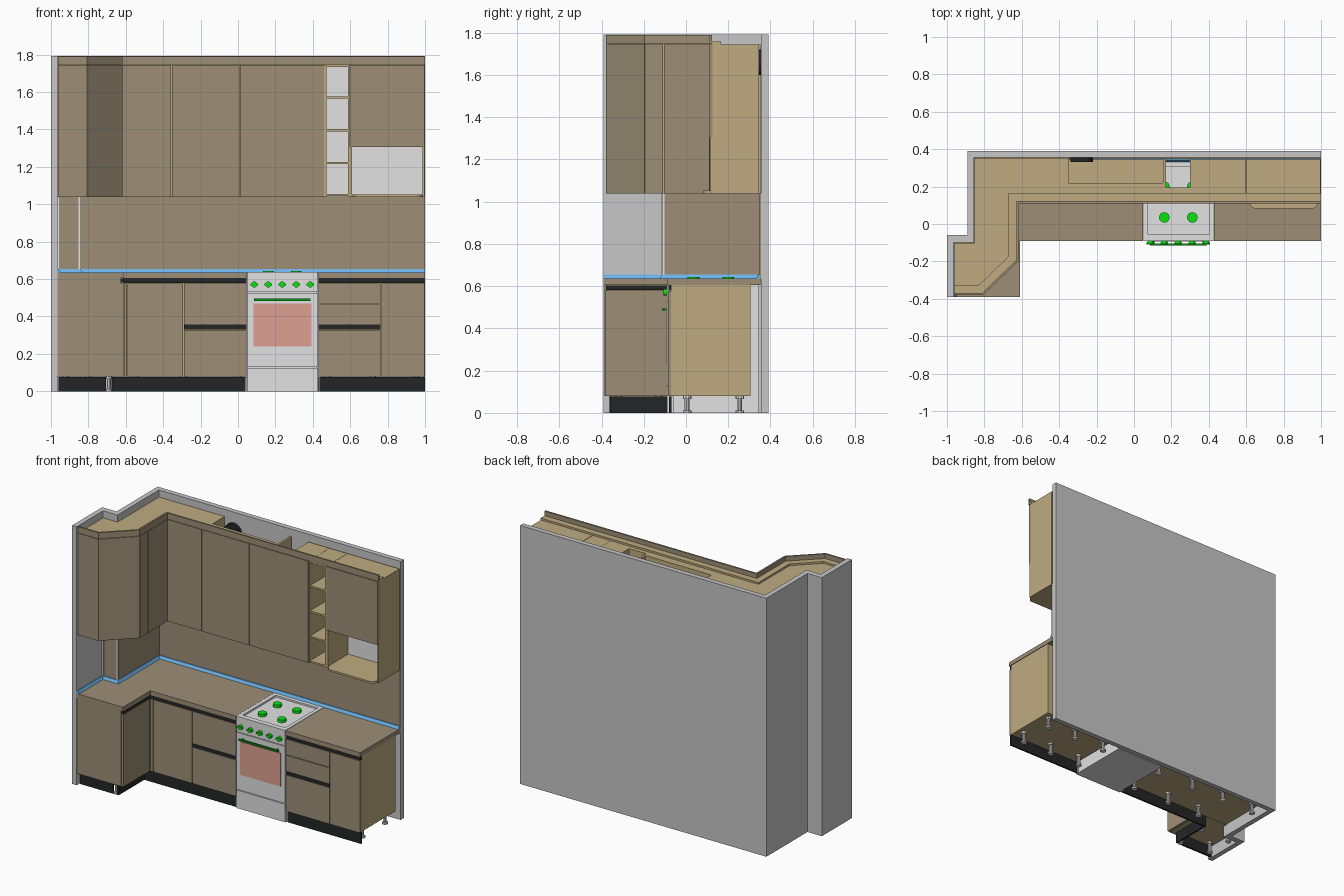
import bpy, bmesh, math
from mathutils import Vector, Matrix


def material(name, r, g, b):
    def lin(c):
        c /= 255
        return c / 12.92 if c < 0.04045 else ((c + 0.055) / 1.055) ** 2.4
    m = bpy.data.materials.new(name)
    m.diffuse_color = (lin(r), lin(g), lin(b), 1)
    return m


BROWN = material("brown front", 157, 143, 119)
TAN = material("tan carcass", 191, 171, 128)
WALL = material("wall grey", 199, 199, 200)
LIGHT = material("light grey", 226, 226, 226)
BLACK = material("black", 36, 37, 38)
BLUE = material("blue trim", 110, 180, 235)
GREEN = material("bright green", 8, 225, 16)
DARKGREEN = material("dark green", 5, 150, 20)
PINK = material("oven glass", 222, 160, 145)


def finish(name, bm, mat):
    bmesh.ops.recalc_face_normals(bm, faces=bm.faces)
    me = bpy.data.meshes.new(name)
    bm.to_mesh(me)
    bm.free()
    me.materials.append(mat)
    ob = bpy.data.objects.new(name, me)
    bpy.context.collection.objects.link(ob)
    return ob


def prism(name, pts, z0, z1, mat, top=None):
    """Upright solid over a plan outline, optionally with a different top outline."""
    bm = bmesh.new()
    lo = [bm.verts.new((x, y, z0)) for x, y in pts]
    hi = [bm.verts.new((x, y, z1)) for x, y in (top or pts)]
    bm.faces.new(lo)
    bm.faces.new(hi)
    n = len(lo)
    for i in range(n):
        j = (i + 1) % n
        bm.faces.new((lo[i], lo[j], hi[j], hi[i]))
    return finish(name, bm, mat)


def box(name, x0, x1, y0, y1, z0, z1, mat):
    return prism(name, [(x0, y0), (x1, y0), (x1, y1), (x0, y1)], z0, z1, mat)


def offset(path, d):
    """Mitred parallel path; positive d lies to the left of travel."""
    p = [Vector(v) for v in path]
    nrm = []
    for a, b in zip(p, p[1:]):
        t = (b - a).normalized()
        nrm.append(Vector((-t.y, t.x)))
    out = []
    for i, v in enumerate(p):
        a, b = nrm[max(i - 1, 0)], nrm[min(i, len(nrm) - 1)]
        m = (a + b).normalized()
        out.append(tuple(v + m * d / m.dot(a)))
    return out


def strip(name, path, d, z0, z1, mat, dtop=None):
    low = list(path) + offset(path, d)[::-1]
    top = list(path) + offset(path, dtop)[::-1] if dtop else None
    return prism(name, low, z0, z1, mat, top)


def cyl(name, loc, r, depth, mat, axis="Z", seg=20):
    bm = bmesh.new()
    rot = Matrix.Rotation(math.pi / 2, 4, axis) if axis == "X" else Matrix()
    bmesh.ops.create_cone(bm, cap_ends=True, segments=seg, radius1=r, radius2=r,
                          depth=depth, matrix=Matrix.Translation(loc) @ rot)
    ob = finish(name, bm, mat)
    for f in ob.data.polygons:
        f.use_smooth = len(f.vertices) == 4
    for e in ob.data.edges:
        e.use_edge_sharp = False
    bpy.context.view_layer.objects.active = ob
    ob.select_set(True)
    bpy.ops.object.shade_smooth_by_angle()
    ob.select_set(False)
    return ob


# Room walls with the stepped left side
inner = [(-0.965, -0.39), (-0.965, -0.1), (-0.855, -0.1), (-0.855, 0.355), (1, 0.355)]
prism("walls", inner + [(1, 0.39), (-0.89, 0.39), (-0.89, -0.06), (-1, -0.06), (-1, -0.39)],
      0, 1.793, WALL)

# Backsplash, its corner trims and the blue edge trim
strip("backsplash", inner[1:], -0.008, 0.635, 1.04, BROWN)
for x0, y0 in [(-0.964, -0.118), (-0.852, -0.114)]:
    box("corner_trim", x0, x0 + 0.012, y0, y0 + 0.012, 0.65, 1.04, LIGHT)
edge = [(-0.965, -0.39), (-0.965, -0.108), (-0.847, -0.108), (-0.847, 0.347), (1, 0.347)]
strip("worktop_trim", edge, -0.017, 0.635, 0.655, BLUE, dtop=-0.006)

# Worktops
prism("worktop_left", [(-0.965, -0.39), (-0.61, -0.39), (-0.61, -0.09), (0.048, -0.09),
                       (0.048, 0.353), (-0.855, 0.353), (-0.855, -0.1), (-0.965, -0.1)],
      0.606, 0.636, BROWN)
box("worktop_right", 0.427, 1, -0.09, 0.353, 0.606, 0.636, BROWN)

# Base carcasses
box("base_carcass_right", 0.43, 0.997, -0.07, 0.305, 0.08, 0.605, TAN)
box("base_carcass_middle", -0.85, 0.045, -0.07, 0.305, 0.08, 0.605, TAN)
box("base_carcass_left", -0.96, -0.63, -0.37, -0.072, 0.08, 0.605, TAN)
box("base_end_panel", -0.965, -0.628, -0.386, -0.37, 0.08, 0.606, BROWN)
box("base_side_door", -0.627, -0.611, -0.384, -0.09, 0.08, 0.58, BROWN)
box("base_side_grip", -0.629, -0.613, -0.378, -0.09, 0.582, 0.604, BLACK)

# Base doors and drawers: x0, x1, z0, z1
fronts = [(-0.61, -0.594, 0.08, 0.577), (-0.59, -0.293, 0.08, 0.577),
          (-0.289, 0.046, 0.08, 0.328), (-0.289, 0.046, 0.357, 0.577),
          (0.43, 0.762, 0.08, 0.328), (0.43, 0.762, 0.357, 0.465),
          (0.43, 0.762, 0.47, 0.577), (0.767, 0.997, 0.08, 0.577)]
for x0, x1, z0, z1 in fronts:
    box("base_front", x0, x1, -0.086, -0.07, z0, z1, BROWN)

# Black grip channels
for x0, x1, z in [(-0.611, 0.046, 0.579), (0.43, 0.998, 0.579),
                  (-0.289, 0.046, 0.33), (0.43, 0.762, 0.33)]:
    box("grip_channel", x0, x1, -0.084, -0.068, z, z + 0.026, BLACK)

# Plinths
for x0, x1, y0, y1 in [(-0.675, 0.04, -0.08, -0.068), (0.435, 1, -0.08, -0.068),
                       (-0.96, -0.705, -0.362, -0.35), (-0.675, -0.663, -0.36, -0.08)]:
    box("plinth", x0, x1, y0, y1, 0, 0.077, BLACK)
for x in (0.041, 0.427):
    box("plinth_end", x, x + 0.007, -0.08, -0.06, 0, 0.077, LIGHT)

# Adjustable feet
spots = [(x, y) for x in (0.48, 0.72, 0.95, -0.55, -0.29, 0.0) for y in (0.005, 0.255)]
spots += [(-0.69, -0.345), (-0.69, -0.13), (-0.92, -0.32), (-0.92, -0.13), (-0.8, 0.255)]
for x, y in spots:
    cyl("foot_post", (x, y, 0.04), 0.011, 0.08, LIGHT, seg=10)
    cyl("foot_pad", (x, y, 0.006), 0.02, 0.012, LIGHT, seg=10)
    cyl("foot_collar", (x, y, 0.072), 0.02, 0.014, LIGHT, seg=10)

# Cooker body, front panels and hob rim
box("cooker_body", 0.052, 0.423, -0.08, 0.345, 0, 0.625, LIGHT)
for z0, z1 in [(0.0, 0.125), (0.13, 0.525), (0.53, 0.625)]:
    box("cooker_panel", 0.05, 0.425, -0.09, -0.08, z0, z1, LIGHT)
for x0, x1, y0, y1 in [(0.05, 0.425, -0.09, -0.055), (0.05, 0.425, 0.305, 0.345),
                       (0.05, 0.075, -0.055, 0.305), (0.4, 0.425, -0.055, 0.305)]:
    box("hob_rim", x0, x1, y0, y1, 0.625, 0.637, LIGHT)

# Oven glass, handle, knobs and burners
box("oven_glass", 0.082, 0.392, -0.094, -0.089, 0.24, 0.47, PINK)
box("oven_handle", 0.085, 0.388, -0.114, -0.104, 0.484, 0.495, DARKGREEN)
for x in (0.1, 0.365):
    box("handle_post", x, x + 0.01, -0.105, -0.088, 0.484, 0.495, DARKGREEN)
for i in range(5):
    x = 0.087 + i * 0.0748
    cyl("knob", (x, -0.098, 0.571), 0.016, 0.018, GREEN, "X")
    box("knob_grip", x - 0.021, x + 0.021, -0.11, -0.1, 0.566, 0.576, GREEN)
for x in (0.162, 0.312):
    for y in (0.035, 0.2):
        cyl("burner", (x, y, 0.634), 0.028, 0.02, GREEN)

# Wall cabinet carcasses, with the stepped back for pipes
prism("corner_wall_carcass",
      [(-0.963, -0.364), (-0.812, -0.364), (-0.633, -0.19), (-0.633, 0.126), (-0.35, 0.126),
       (-0.35, 0.353), (-0.853, 0.353), (-0.853, -0.102), (-0.963, -0.102)], 1.04, 1.745, TAN)
box("shallow_wall_carcass", -0.35, 0.17, 0.126, 0.22, 1.04, 1.745, TAN)
box("recess_floor", -0.35, 0.17, 0.22, 0.345, 1.04, 1.056, TAN)
box("recess_side", 0.155, 0.17, 0.22, 0.345, 1.056, 1.745, TAN)
box("duct_wall_carcass", 0.17, 0.3, 0.126, 0.195, 1.04, 1.745, TAN)
box("deep_wall_carcass", 0.3, 0.46, 0.126, 0.345, 1.04, 1.745, TAN)
cyl("vent_opening", (-0.28, 0.343, 1.66), 0.06, 0.024, BLACK, "X", 32)

# Wall cabinet doors along the left return and the back run
face = [(-0.963, -0.38), (-0.806, -0.38), (-0.617, -0.197), (-0.617, 0.11), (1, 0.11)]
strip("wall_front_end", [face[0], face[1]], 0.015, 1.04, 1.745, BROWN)
strip("wall_door_diagonal", [face[1], face[2]], 0.015, 1.04, 1.745, BROWN)
for y0, y1 in [(-0.195, -0.108), (-0.104, 0.11)]:
    box("wall_door_side", -0.632, -0.617, y0, y1, 1.04, 1.745, BROWN)
for x0, x1 in [(-0.617, -0.358), (-0.354, 0.008), (0.012, 0.461)]:
    box("wall_door", x0, x1, 0.11, 0.126, 1.04, 1.745, BROWN)

# Cornice board and its ledge
strip("cornice", face, 0.012, 1.748, 1.79, BROWN)
strip("cornice_ledge", offset(face, 0.012), 0.043, 1.745, 1.758, TAN)

# Open shelf column
for x in (0.461, 0.588):
    box("shelf_side", x, x + 0.011, 0.112, 0.345, 1.04, 1.745, TAN)
for z in (1.043, 1.215, 1.39, 1.565, 1.733):
    box("shelf_board", 0.472, 0.588, 0.114, 0.345, z, z + 0.012, TAN)
box("shelf_back", 0.472, 0.588, 0.337, 0.345, 1.04, 1.745, LIGHT)

# Right wall cabinet over an open niche
box("right_wall_carcass", 0.601, 0.998, 0.126, 0.345, 1.305, 1.745, TAN)
box("right_wall_door", 0.602, 0.996, 0.109, 0.126, 1.305, 1.745, BROWN)
box("niche_side_left", 0.599, 0.61, 0.117, 0.345, 1.04, 1.305, TAN)
box("niche_side_right", 0.987, 0.998, 0.117, 0.345, 1.04, 1.305, TAN)
box("niche_back", 0.61, 0.987, 0.337, 0.345, 1.04, 1.305, LIGHT)
curve = []
for cx, a0 in [(0.655, 180), (0.947, 270)]:
    for i in range(7):
        a = math.radians(a0 + i * 15)
        curve.append((cx + 0.04 * math.cos(a), 0.122 + 0.04 * math.sin(a)))
prism("niche_shelf", curve + [(0.987, 0.337), (0.61, 0.337), (0.61, 0.122)], 1.04, 1.053, TAN)
